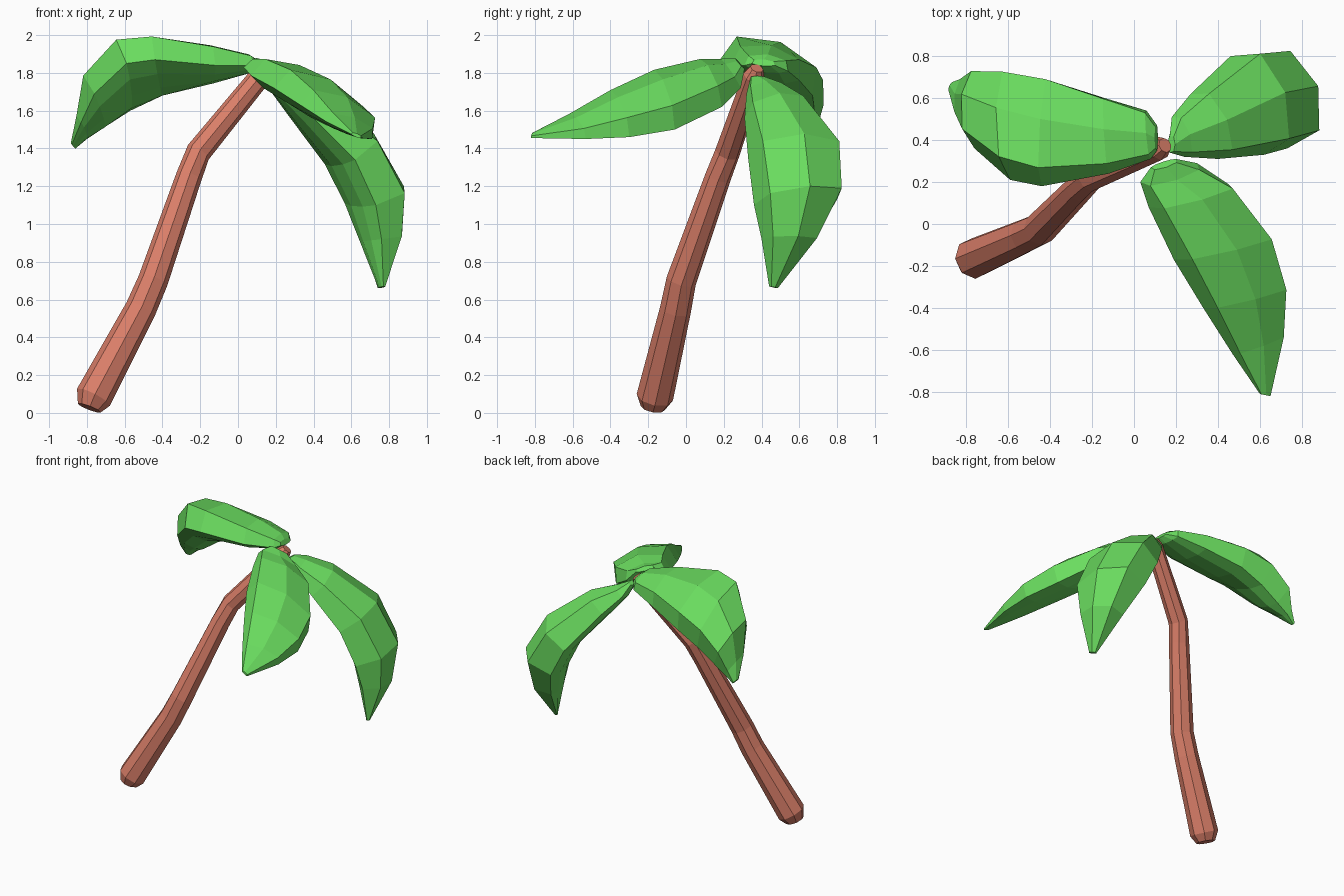
import bpy, bmesh, math
from mathutils import Vector

if "Cube" in bpy.data.objects:
    bpy.data.objects.remove(bpy.data.objects["Cube"])


def material(name, rgb):
    m = bpy.data.materials.new(name)
    m.diffuse_color = (*rgb, 1)
    m.use_nodes = True
    m.node_tree.nodes["Principled BSDF"].inputs["Base Color"].default_value = m.diffuse_color
    return m


def loft(name, rings, mat):
    """Skin a list of equal-length point rings and cap both ends."""
    bm = bmesh.new()
    vs = [[bm.verts.new(p) for p in r] for r in rings]
    n = len(vs[0])
    for a, b in zip(vs, vs[1:]):
        for i in range(n):
            j = (i + 1) % n
            bm.faces.new((a[i], a[j], b[j], b[i]))
    bm.faces.new(vs[0])
    bm.faces.new(vs[-1])
    bmesh.ops.recalc_face_normals(bm, faces=bm.faces)
    me = bpy.data.meshes.new(name)
    bm.to_mesh(me)
    bm.free()
    me.materials.append(mat)
    ob = bpy.data.objects.new(name, me)
    bpy.context.collection.objects.link(ob)
    return ob


def tangent(pts, i):
    return (pts[min(i + 1, len(pts) - 1)] - pts[max(i - 1, 0)]).normalized()


# Leaf cross-section: (across, up); domed top and shallow underside
SECTION = [(-1, 0), (-.86, .72), (0, 1), (.86, .72),
           (1, 0), (.6, -.22), (0, -.3), (-.6, -.22)]


def leaf(name, stations, mat):
    """Each station: one edge point, the other edge point, dome height."""
    st = [(Vector(a), Vector(b), h) for a, b, h in stations]
    mids = [(a + b) / 2 for a, b, h in st]
    rings = []
    for i, (a, b, h) in enumerate(st):
        half = (b - a) / 2
        up = tangent(mids, i).cross(half).normalized()
        belly = min(h, .19)
        rings.append([mids[i] + half * u + up * v * (h if v > 0 else belly)
                      for u, v in SECTION])
    return loft(name, rings, mat)


def trunk(name, path, sides, mat):
    pts = [Vector(p[:3]) for p in path]
    rings = []
    for i, p in enumerate(pts):
        t = tangent(pts, i)
        u = Vector((0, 1, 0)).cross(t).normalized()
        v = t.cross(u)
        r = path[i][3]
        rings.append([p + r * (u * math.cos(k * math.tau / sides) +
                               v * math.sin(k * math.tau / sides))
                      for k in range(sides)])
    return loft(name, rings, mat)


green = material("leaf green", (0.145, 0.72, 0.115))
bark = material("bark red brown", (0.70, 0.21, 0.14))

# Bent, tapering trunk: x, y, z, radius
trunk("trunk", [(-.787, -.175, .026, .065), (-.765, -.165, .083, .098),
                (-.515, -.055, .55, .083), (-.45, -.025, .70, .080),
                (-.26, .17, 1.25, .069), (-.21, .22, 1.38, .067),
                (.12, .36, 1.785, .058), (.148, .375, 1.825, .036)], 8, bark)

# Three drooping, tilted leaves
leaf("left_leaf", [
    ((.11, .47, 1.84), (.11, .35, 1.85), .03),
    ((.06, .54, 1.81), (.08, .31, 1.84), .075),
    ((-.14, .60, 1.76), (-.12, .24, 1.84), .15),
    ((-.40, .67, 1.68), (-.44, .18, 1.87), .205),
    ((-.57, .68, 1.60), (-.59, .21, 1.85), .24),
    ((-.71, .68, 1.51), (-.76, .36, 1.69), .20),
    ((-.80, .68, 1.45), (-.83, .50, 1.54), .07),
    ((-.86, .67, 1.40), (-.88, .63, 1.42), .02)], green)

leaf("front_leaf", [
    ((.08, .27, 1.87), (.20, .31, 1.82), .03),
    ((.03, .20, 1.83), (.30, .29, 1.72), .09),
    ((.07, .08, 1.785), (.45, .19, 1.62), .155),
    ((.19, -.17, 1.72), (.63, -.06, 1.50), .175),
    ((.33, -.40, 1.63), (.71, -.30, 1.46), .14),
    ((.47, -.62, 1.54), (.71, -.53, 1.45), .075),
    ((.60, -.81, 1.475), (.65, -.82, 1.455), .015)], green)

leaf("right_leaf", [
    ((.17, .34, 1.77), (.17, .42, 1.77), .03),
    ((.24, .32, 1.69), (.18, .51, 1.71), .08),
    ((.40, .31, 1.56), (.27, .62, 1.60), .16),
    ((.62, .33, 1.34), (.46, .80, 1.34), .235),
    ((.73, .36, 1.10), (.57, .80, 1.13), .255),
    ((.76, .40, .92), (.66, .67, .91), .17),
    ((.77, .44, .67), (.74, .48, .66), .02)], green)
